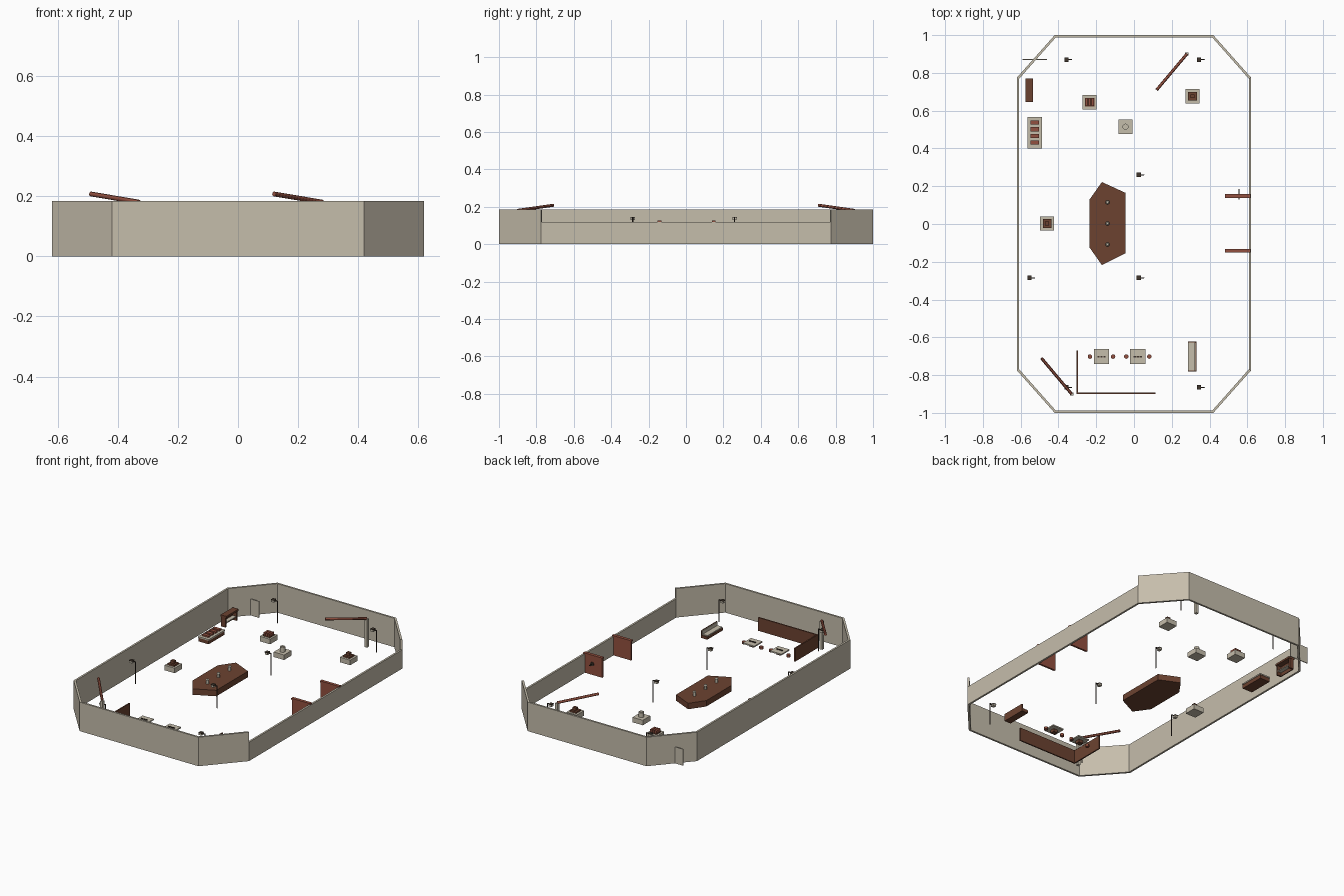
import bpy
import bmesh
from math import pi
from mathutils import Vector

old = bpy.data.objects.get("Cube")
if old:
    bpy.data.objects.remove(old)


def material(name, rgb):
    m = bpy.data.materials.new(name)
    m.use_nodes = True
    m.diffuse_color = (*rgb, 1)
    m.node_tree.nodes["Principled BSDF"].inputs["Base Color"].default_value = (*rgb, 1)
    return m


STONE = material("warm stone", (0.56, 0.51, 0.41))
BROWN = material("dark wood", (0.15, 0.055, 0.03))
RED = material("brick red", (0.29, 0.08, 0.05))
IRON = material("dark iron", (0.05, 0.035, 0.025))


def finish(name, bm, mat, smooth=False):
    bmesh.ops.recalc_face_normals(bm, faces=bm.faces)
    mesh = bpy.data.meshes.new(name)
    bm.to_mesh(mesh)
    bm.free()
    mesh.materials.append(mat)
    ob = bpy.data.objects.new(name, mesh)
    bpy.context.collection.objects.link(ob)
    if smooth:
        bpy.ops.object.select_all(action="DESELECT")
        ob.select_set(True)
        bpy.context.view_layer.objects.active = ob
        bpy.ops.object.shade_smooth_by_angle()
    return ob


def prism(name, outline, z0, z1, mat):
    """Extrude a ground outline from z0 to z1."""
    bm = bmesh.new()
    face = bm.faces.new([bm.verts.new((x, y, z0)) for x, y in outline])
    up = bmesh.ops.extrude_face_region(bm, geom=[face])
    verts = [v for v in up["geom"] if isinstance(v, bmesh.types.BMVert)]
    bmesh.ops.translate(bm, verts=verts, vec=(0, 0, z1 - z0))
    return finish(name, bm, mat)


def box(name, x, y, sx, sy, z0, z1, mat):
    a, b = sx / 2, sy / 2
    return prism(name, [(x - a, y - b), (x + a, y - b), (x + a, y + b), (x - a, y + b)], z0, z1, mat)


def rod(name, start, end, r, mat, sides=12, r2=None):
    """Cylinder or cone between two points."""
    a, b = Vector(start), Vector(end)
    bm = bmesh.new()
    bmesh.ops.create_cone(bm, cap_ends=True, segments=sides, radius1=r,
                          radius2=r if r2 is None else r2, depth=(b - a).length)
    turn = (b - a).to_track_quat("Z", "Y").to_matrix()
    bmesh.ops.rotate(bm, verts=bm.verts, cent=(0, 0, 0), matrix=turn)
    bmesh.ops.translate(bm, verts=bm.verts, vec=(a + b) / 2)
    return finish(name, bm, mat, smooth=True)


# Perimeter wall, with one low long side
def octagon(inset):
    w, l, cx, cy = 0.62 - inset, 1 - inset, 0.42 - inset * 0.5, 0.775 - inset * 0.5
    return [(w, -cy), (w, cy), (cx, l), (-cx, l), (-w, cy), (-w, -cy), (-cx, -l), (cx, -l)]


outer, inner = octagon(0), octagon(0.012)
for i in range(8):
    j = (i + 1) % 8
    prism("perimeter_wall", [outer[i], outer[j], inner[j], inner[i]], 0,
          0.12 if i == 0 else 0.185, STONE)

# Door panel through the corner
box("corner_door", -0.525, 0.87, 0.13, 0.005, 0, 0.105, STONE)

# Gate panels on the low side
for y in (-0.142, 0.148):
    box("gate_panel", 0.55, y, 0.13, 0.012, 0, 0.122, RED)
    box("gate_cap", 0.55, y, 0.134, 0.02, 0.118, 0.128, RED)
rod("gate_handle", (0.555, 0.13, 0.07), (0.555, 0.185, 0.07), 0.003, IRON)
rod("gate_knob", (0.555, 0.153, 0.07), (0.555, 0.16, 0.07), 0.012, IRON)

# Raised barrier booms on posts
for (px, py), (ex, ey) in (((0.28, 0.9), (0.12, 0.71)), ((-0.33, -0.9), (-0.49, -0.71))):
    box("barrier_post", px, py, 0.018, 0.018, 0, 0.18, STONE)
    rod("barrier_boom", (px, py, 0.181), (ex, ey, 0.208), 0.008, RED)

# Lamp posts with a short arm
for x, y in ((-0.358, 0.87), (0.345, 0.87), (0.025, 0.26), (0.025, -0.285),
             (-0.553, -0.285), (-0.358, -0.865), (0.345, -0.865)):
    rod("lamp_pole", (x + 0.027, y, 0), (x + 0.027, y, 0.142), 0.003, IRON, 8)
    box("lamp_arm", x + 0.013, y, 0.03, 0.005, 0.138, 0.143, IRON)
    box("lamp_head", x, y, 0.02, 0.022, 0.13, 0.142, STONE)
    box("lamp_hood", x, y, 0.022, 0.024, 0.142, 0.146, IRON)

# Central platform and its three pegs
prism("central_platform", [(-0.17, 0.222), (-0.235, 0.13), (-0.235, -0.125), (-0.17, -0.217),
                           (-0.045, -0.155), (-0.045, 0.165)], 0, 0.038, BROWN)
for y in (-0.108, 0.003, 0.115):
    rod("platform_peg", (-0.14, y, 0.038), (-0.14, y, 0.062), 0.009, STONE)
    rod("peg_cap", (-0.14, y, 0.062), (-0.14, y, 0.068), 0.011, STONE, r2=0.006)


# Square plinths and what they carry
def plinth(x, y):
    box("plinth", x, y, 0.073, 0.075, 0, 0.032, STONE)


for x, y in ((-0.46, 0.003), (0.31, 0.676)):
    plinth(x, y)
    box("plinth_block", x, y, 0.046, 0.046, 0.032, 0.042, BROWN)
    box("plinth_step", x, y, 0.022, 0.02, 0.042, 0.06, BROWN)
plinth(-0.235, 0.645)
box("trunk_base", -0.235, 0.645, 0.05, 0.046, 0.032, 0.038, BROWN)
for dx in (-0.016, 0, 0.016):
    box("trunk_panel", -0.235 + dx, 0.645, 0.012, 0.042, 0.038, 0.054, RED)
plinth(-0.045, 0.515)
rod("plinth_drum", (-0.045, 0.515, 0.032), (-0.045, 0.515, 0.062), 0.016, STONE, 16)
rod("drum_top", (-0.045, 0.515, 0.062), (-0.045, 0.515, 0.066), 0.01, STONE, 16)

# Display stand with four trays
box("display_body", -0.525, 0.483, 0.07, 0.16, 0, 0.024, BROWN)
box("display_top", -0.525, 0.483, 0.076, 0.166, 0.024, 0.032, STONE)
for i in range(4):
    box("display_tray", -0.525, 0.431 + i * 0.0355, 0.045, 0.022, 0.032, 0.042, RED)

# Open counter
box("counter_top", -0.555, 0.708, 0.04, 0.125, 0.062, 0.074, BROWN)
box("counter_back", -0.572, 0.708, 0.006, 0.115, 0, 0.062, BROWN)
for y in (0.652, 0.764):
    box("counter_side", -0.557, y, 0.03, 0.01, 0, 0.062, BROWN)
box("counter_shelf", -0.557, 0.708, 0.026, 0.104, 0.022, 0.028, STONE)

# L-shaped screen
box("screen_long", -0.0925, -0.897, 0.415, 0.008, 0, 0.085, BROWN)
box("screen_short", -0.3, -0.785, 0.008, 0.23, 0, 0.085, BROWN)

# Low tables with stools
for x in (-0.172, 0.02):
    box("table_foot", x, -0.702, 0.03, 0.03, 0, 0.018, BROWN)
    box("table_top", x, -0.702, 0.08, 0.08, 0.018, 0.026, STONE)
    for dx in (-0.016, 0, 0.016):
        box("table_setting", x + dx, -0.702, 0.012, 0.007, 0.026, 0.031, IRON)
    for side in (-1, 1):
        rod("stool", (x + side * 0.061, -0.702, 0), (x + side * 0.061, -0.702, 0.015), 0.012, RED)

# Bench
box("bench_base", 0.307, -0.702, 0.042, 0.158, 0, 0.018, BROWN)
box("bench_seat", 0.305, -0.702, 0.036, 0.148, 0.018, 0.024, STONE)
box("bench_back_lining", 0.323, -0.702, 0.004, 0.15, 0.018, 0.045, STONE)
box("bench_back", 0.328, -0.702, 0.006, 0.158, 0, 0.047, BROWN)
